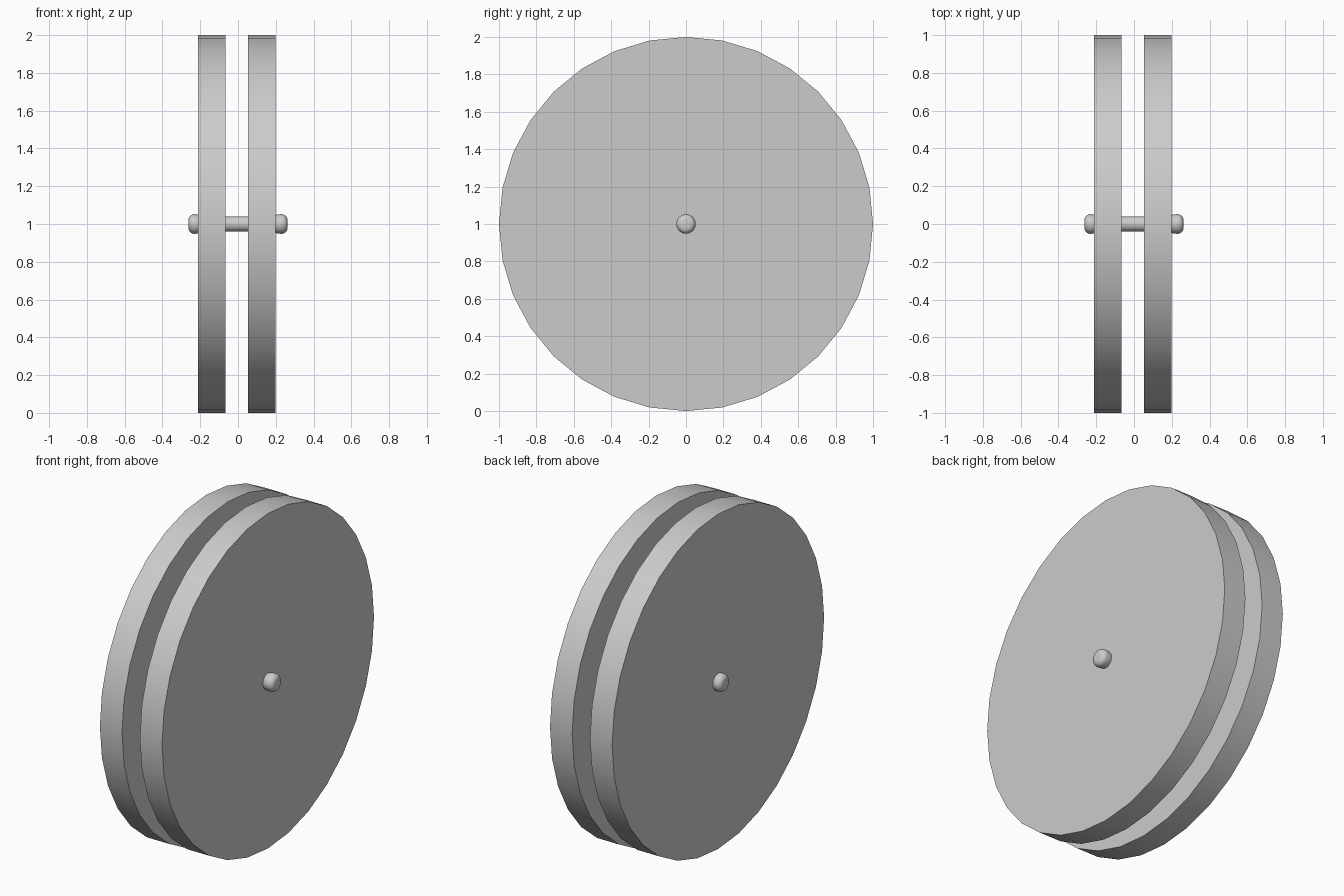
import bpy, bmesh, math

if "Cube" in bpy.data.objects:
    bpy.data.objects.remove(bpy.data.objects["Cube"])

grey = bpy.data.materials.new("plain grey")
grey.diffuse_color = (0.6, 0.6, 0.6, 1)
grey.use_nodes = True
grey.node_tree.nodes["Principled BSDF"].inputs["Base Color"].default_value = grey.diffuse_color


def lathe(name, profile, sides):
    """Spin (x, radius) points round the x axis at z = 1 and cap both ends."""
    bm = bmesh.new()
    rings = []
    for x, r in profile:
        rings.append([bm.verts.new((x, r * math.sin(a), 1 + r * math.cos(a)))
                      for a in (2 * math.pi * i / sides for i in range(sides))])
    for a, b in zip(rings, rings[1:]):
        for i in range(sides):
            j = (i + 1) % sides
            bm.faces.new((a[i], a[j], b[j], b[i]))
    bm.faces.new(rings[0])
    bm.faces.new(rings[-1])
    bmesh.ops.recalc_face_normals(bm, faces=bm.faces)
    mesh = bpy.data.meshes.new(name)
    bm.to_mesh(mesh)
    bm.free()
    mesh.materials.append(grey)
    ob = bpy.data.objects.new(name, mesh)
    bpy.context.collection.objects.link(ob)
    bpy.ops.object.select_all(action='DESELECT')
    ob.select_set(True)
    bpy.context.view_layer.objects.active = ob
    bpy.ops.object.shade_smooth_by_angle(angle=math.radians(40))


# Two flat wheels
lathe("left_wheel", [(-0.212, 1), (-0.066, 1)], 32)
lathe("right_wheel", [(0.052, 1), (0.198, 1)], 32)

# Thin axle between the wheels
lathe("axle", [(-0.2, 0.04), (0.19, 0.04)], 32)

# Rounded hub caps on the outer faces
for name, side, base in (("left_cap", -1, 0.205), ("right_cap", 1, 0.19)):
    dome = [(side * (0.232 + 0.03 * math.sin(t)), 0.022 + 0.03 * math.cos(t))
            for t in (math.radians(15 * k) for k in range(7))]
    dome.append((side * 0.263, 0.004))
    lathe(name, [(side * base, 0.046), (side * 0.215, 0.051)] + dome, 32)
